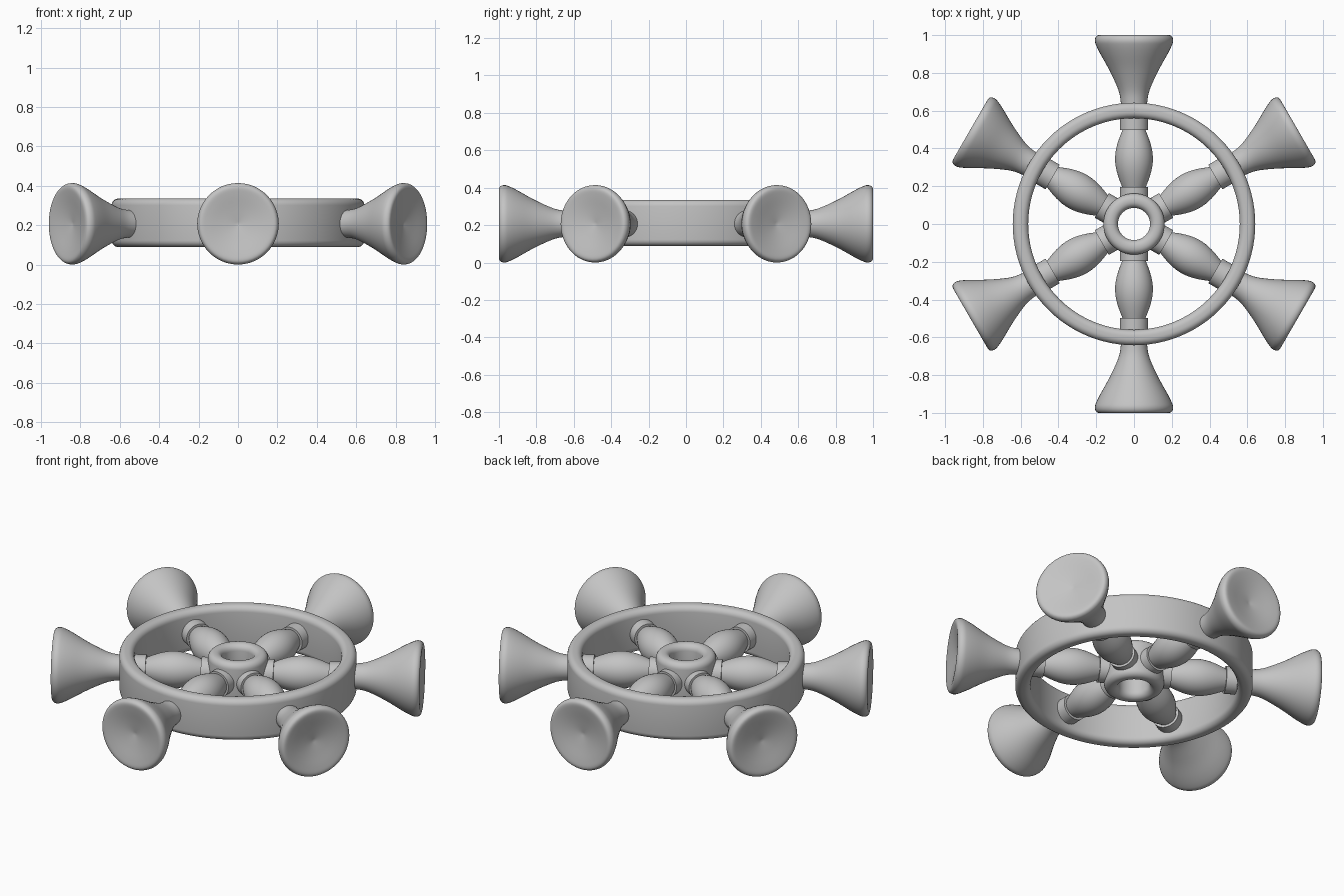
import bpy, bmesh
from math import sin, cos, pi, radians
from mathutils import Matrix

cube = bpy.data.objects.get("Cube")
if cube:
    bpy.data.objects.remove(cube, do_unlink=True)

MID = 0.207      # height of the wheel's middle plane
SPOKES = 6

grey = bpy.data.materials.new("plain_grey")
grey.use_nodes = True
grey.diffuse_color = (0.55, 0.55, 0.55, 1)
grey.node_tree.nodes["Principled BSDF"].inputs["Base Color"].default_value = grey.diffuse_color


def lathe(name, profile, matrix, closed=False, steps=64):
    """Spin (radius, height) points round the z axis, then place the result."""
    bm = bmesh.new()
    verts = [bm.verts.new((r, 0, h)) for r, h in profile]
    pairs = list(zip(verts, verts[1:]))
    if closed:
        pairs.append((verts[-1], verts[0]))
    edges = [bm.edges.new(p) for p in pairs]
    bmesh.ops.spin(bm, geom=verts + edges, cent=(0, 0, 0), axis=(0, 0, 1),
                   angle=2 * pi, steps=steps, use_merge=True)
    bmesh.ops.remove_doubles(bm, verts=bm.verts, dist=1e-5)
    bmesh.ops.recalc_face_normals(bm, faces=bm.faces)
    mesh = bpy.data.meshes.new(name)
    bm.to_mesh(mesh)
    bm.free()
    mesh.materials.append(grey)
    obj = bpy.data.objects.new(name, mesh)
    bpy.context.collection.objects.link(obj)
    obj.matrix_world = matrix
    bpy.ops.object.select_all(action='DESELECT')
    obj.select_set(True)
    bpy.context.view_layer.objects.active = obj
    bpy.ops.object.shade_smooth_by_angle(angle=radians(40))
    return obj


def rounded_band(inner, outer, half, bevel, n=6):
    """Rounded rectangle section of a ring."""
    corners = [(outer, half, 0), (inner, half, 1), (inner, -half, 2), (outer, -half, 3)]
    points = []
    for r, h, quarter in corners:
        cr = r - bevel if r == outer else r + bevel
        ch = h - bevel if h > 0 else h + bevel
        for i in range(n + 1):
            a = (quarter + i / n) * pi / 2
            points.append((cr + bevel * cos(a), ch + bevel * sin(a)))
    return points


def smooth_curve(points, n=5):
    """Catmull-Rom curve through the points."""
    padded = [points[0]] + points + [points[-1]]
    result = []
    for p0, p1, p2, p3 in zip(padded, padded[1:], padded[2:], padded[3:]):
        for i in range(n):
            t = i / n
            result.append(tuple(
                0.5 * (2 * b + (c - a) * t + (2 * a - 5 * b + 4 * c - d) * t * t
                       + (3 * b - a - 3 * c + d) * t ** 3)
                for a, b, c, d in zip(p0, p1, p2, p3)))
    return result + [points[-1]]


# Rim and hub
centre = Matrix.Translation((0, 0, MID + 0.005))
lathe("rim", rounded_band(0.56, 0.642, 0.123, 0.034), centre, True, 96)
lathe("hub", rounded_band(0.085, 0.162, 0.115, 0.035), centre, True)

# Spoke sections, as radius against distance from the hub
inner_collar = [(0, 0.13), (0.075, 0.13), (0.075, 0.197), (0, 0.197)]
outer_collar = [(0, 0.497), (0.075, 0.497), (0.075, 0.58), (0, 0.58)]
bulb = [(0, 0.185)] + [(0.058 + 0.042 * sin(pi * i / 16), 0.185 + 0.32 * i / 16)
                       for i in range(17)] + [(0, 0.505)]
flare = smooth_curve([(0.07, 0.6), (0.07, 0.645), (0.083, 0.71), (0.128, 0.81),
                      (0.178, 0.9), (0.2, 0.945), (0.207, 0.97), (0.202, 0.99),
                      (0.186, 1.0), (0.15, 0.996), (0.08, 0.982), (0, 0.968)])
handle = [(0, 0.6)] + flare

# Six spokes with their outer handles
for k in range(SPOKES):
    turn = (Matrix.Translation((0, 0, MID))
            @ Matrix.Rotation(radians(30) + k * 2 * pi / SPOKES, 4, 'Z')
            @ Matrix.Rotation(pi / 2, 4, 'Y'))
    for part, profile in (("inner_collar", inner_collar), ("spoke_bulb", bulb),
                          ("outer_collar", outer_collar), ("handle", handle)):
        lathe(f"{part}_{k + 1}", profile, turn, steps=48)
